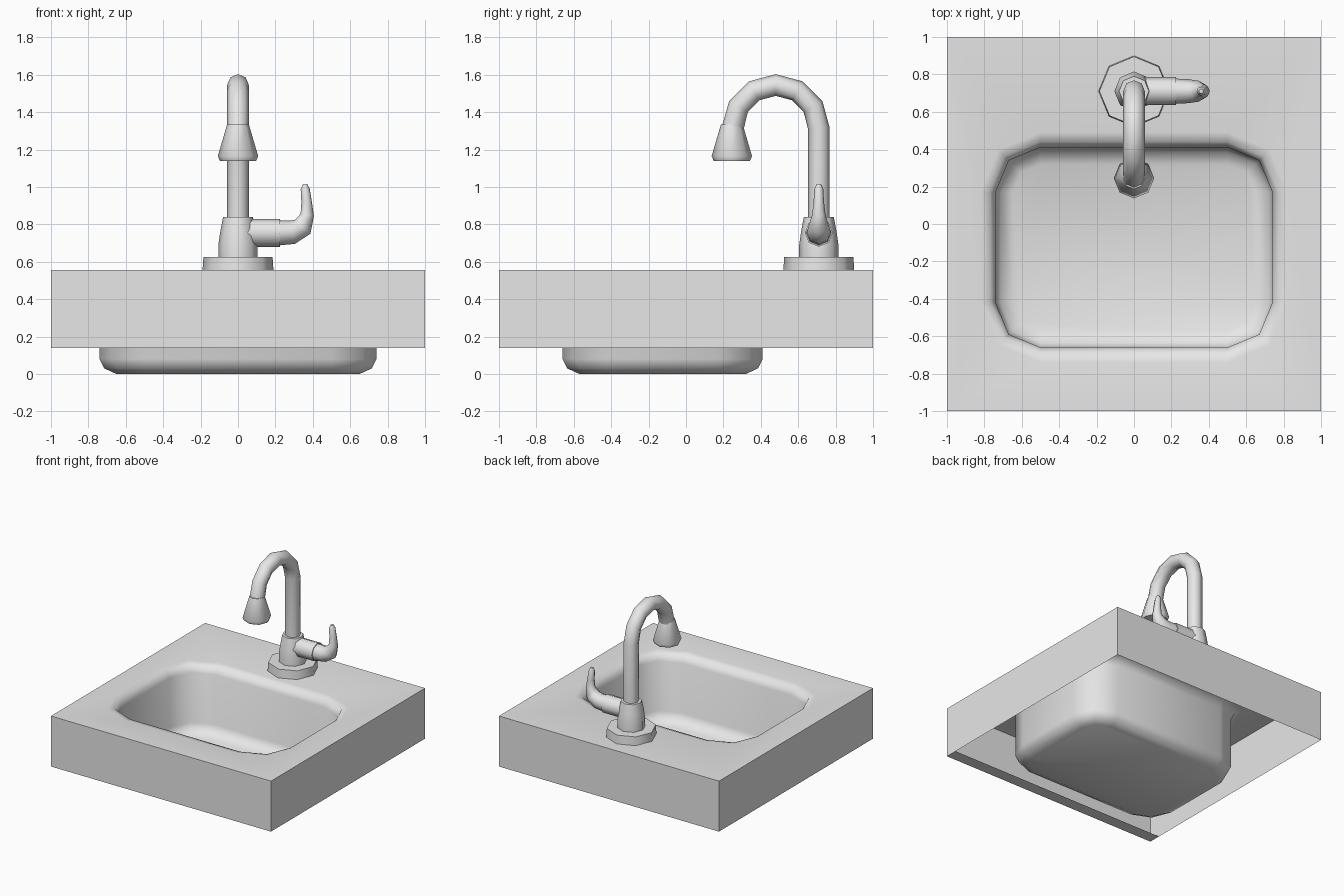
import bpy, bmesh, math
from mathutils import Vector

cube = bpy.data.objects.get("Cube")
if cube:
    bpy.data.objects.remove(cube)

grey = bpy.data.materials.new("plain_grey")
grey.use_nodes = True
grey.diffuse_color = (0.8, 0.8, 0.8, 1)
grey.node_tree.nodes["Principled BSDF"].inputs["Base Color"].default_value = (0.8, 0.8, 0.8, 1)


def finish(bm, name, angle):
    bmesh.ops.recalc_face_normals(bm, faces=bm.faces[:])
    mesh = bpy.data.meshes.new(name)
    bm.to_mesh(mesh)
    bm.free()
    mesh.materials.append(grey)
    obj = bpy.data.objects.new(name, mesh)
    bpy.context.collection.objects.link(obj)
    bpy.ops.object.select_all(action='DESELECT')
    obj.select_set(True)
    bpy.context.view_layer.objects.active = obj
    bpy.ops.object.shade_smooth_by_angle(angle=math.radians(angle))
    return obj


def bridge(bm, a, b):
    n = len(a)
    for i in range(n):
        j = (i + 1) % n
        bm.faces.new((a[i], a[j], b[j], b[i]))


def tube(name, path, radii, tangents=None, sides=8, angle=50):
    """Sweep a polygon along a path that lies in an upright plane."""
    pts = [Vector(p) for p in path]
    bm = bmesh.new()
    rings = []
    flat = max(p.x for p in pts) - min(p.x for p in pts) < 0.001
    side = Vector((1, 0, 0)) if flat else Vector((0, 1, 0))
    for i, (p, r) in enumerate(zip(pts, radii)):
        t = (pts[min(i + 1, len(pts) - 1)] - pts[max(i - 1, 0)]).normalized()
        up = t.cross(side)
        turns = [2 * math.pi * k / sides for k in range(sides)]
        rings.append([bm.verts.new(p + r * (side * math.cos(a) + up * math.sin(a))) for a in turns])
    for a, b in zip(rings, rings[1:]):
        bridge(bm, a, b)
    bm.faces.new(rings[0])
    bm.faces.new(rings[-1])
    return finish(bm, name, angle)


def turned(name, y, profile):
    """Eight-sided upright part from (radius, height) pairs."""
    return tube(name, [(0, y, z) for r, z in profile], [r for r, z in profile])


# Counter with a sunken basin, open underneath
TOP, LOW = 0.555, 0.14
SIGNS = [(1, 1), (-1, 1), (-1, -1), (1, -1)]
bm = bmesh.new()


def basin_ring(inset, z):
    ring = []
    for k, (sx, sy) in enumerate(SIGNS):
        for step in range(3):
            a = math.radians(90 * k + 45 * step)
            r = 0.24 - inset
            ring.append(bm.verts.new((0.5 * sx + r * math.cos(a),
                                      -0.125 + 0.295 * sy + r * math.sin(a), z)))
    return ring


profile = [(-0.08, TOP), (-0.03, 0.545), (0, 0.49), (0, 0.08), (0.025, 0.03), (0.09, 0)]
rings = [basin_ring(*p) for p in profile]
for a, b in zip(rings, rings[1:]):
    bridge(bm, a, b)
bm.faces.new(rings[-1])

# Flat top around the basin, then the skirt
upper = [bm.verts.new((sx, sy, TOP)) for sx, sy in SIGNS]
lower = [bm.verts.new((sx, sy, LOW)) for sx, sy in SIGNS]
rim = rings[0]
for k in range(4):
    n = (k + 1) % 4
    bm.faces.new((upper[k], rim[3 * k + 1], rim[3 * k]))
    bm.faces.new((upper[k], rim[3 * k + 2], rim[3 * k + 1]))
    bm.faces.new((upper[k], upper[n], rim[3 * n], rim[3 * k + 2]))
bridge(bm, upper, lower)

# Narrow lip under the front edge
lip = [bm.verts.new((x, -0.9, LOW)) for x in (1, -1)]
bm.faces.new((lower[2], lower[3], lip[0], lip[1]))
finish(bm, "counter_and_basin", 70)

# Tap base and body
TAP = 0.71
turned("tap_base", TAP, [(0.19, 0.55), (0.185, 0.625)])
turned("tap_body", TAP, [(0.105, 0.62), (0.105, 0.69), (0.095, 0.76), (0.08, 0.84)])

# Swan-neck spout
bend = 0.23
path = [(0, TAP, 0.8)]
for i in range(7):
    a = math.pi * i / 6
    path.append((0, TAP - bend + bend * math.cos(a), 1.315 + bend * math.sin(a)))
tube("spout_pipe", path, [0.058] * len(path))

# Spray head
turned("spray_head", TAP - 2 * bend - 0.005, [(0.058, 1.335), (0.108, 1.165), (0.097, 1.14)])

# Side handle
tube("handle_socket", [(0.05, TAP, 0.755), (0.225, TAP, 0.755)], [0.075, 0.075])
lever = [(0.21, 0.755, 0.068), (0.29, 0.758, 0.064), (0.345, 0.787, 0.056),
         (0.37, 0.85, 0.036), (0.367, 0.92, 0.028), (0.359, 0.99, 0.024), (0.359, 1.015, 0.012)]
tube("handle_lever", [(x, TAP, z) for x, z, r in lever], [r for x, z, r in lever])
